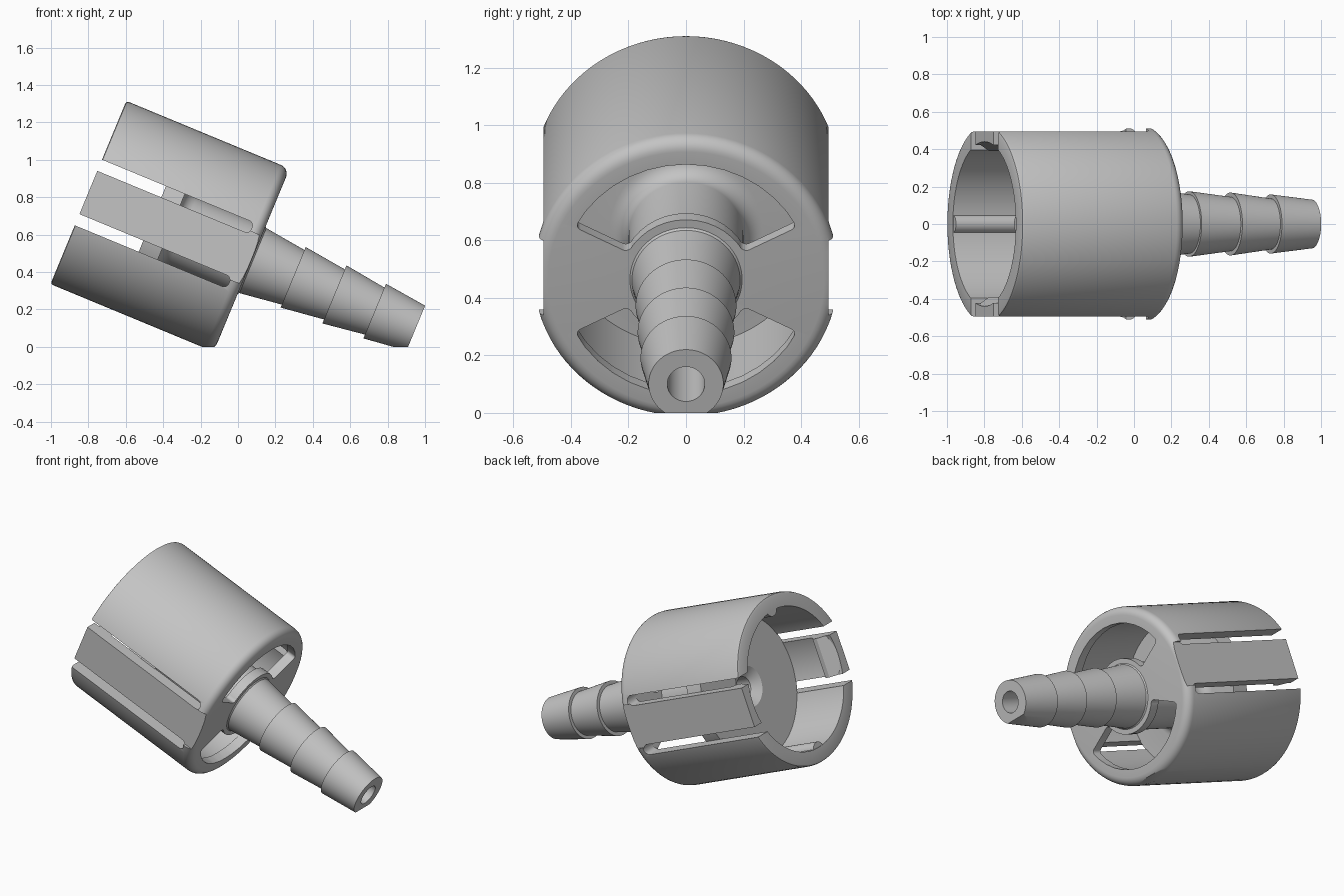
import bpy, bmesh, math
from mathutils import Matrix

if "Cube" in bpy.data.objects:
    bpy.data.objects.remove(bpy.data.objects["Cube"], do_unlink=True)

grey = bpy.data.materials.new("light_grey_plastic")
grey.use_nodes = True
COLOUR = (0.55, 0.55, 0.55, 1)
grey.diffuse_color = COLOUR
grey.node_tree.nodes["Principled BSDF"].inputs["Base Color"].default_value = COLOUR

# Parts are built upright around local z (the tube axis), then tilted into place
TILT = math.radians(22.5)
c, s = math.cos(TILT), math.sin(TILT)
PLACE = Matrix(((s, 0, c, -0.8), (0, -1, 0, 0), (c, 0, -s, 0.825), (0, 0, 0, 1)))
R_OUT, R_IN, LENGTH = 0.53, 0.44, 0.945


def finish(name, bm):
    bmesh.ops.recalc_face_normals(bm, faces=bm.faces[:])
    mesh = bpy.data.meshes.new(name)
    bm.to_mesh(mesh)
    bm.free()
    mesh.materials.append(grey)
    obj = bpy.data.objects.new(name, mesh)
    bpy.context.collection.objects.link(obj)
    return obj


def lathe(name, profile, steps=96):
    """Closed (radius, height) profile spun around z."""
    bm = bmesh.new()
    rings = [[bm.verts.new((r * math.cos(t), r * math.sin(t), h)) for r, h in profile]
             for t in (2 * math.pi * i / steps for i in range(steps))]
    n = len(profile)
    for i in range(steps):
        a, b = rings[i], rings[(i + 1) % steps]
        for j in range(n):
            k = (j + 1) % n
            bm.faces.new((a[j], b[j], b[k], a[k]))
    return finish(name, bm)


def prism(name, points, low, high, axis, corners=(), radius=0.03):
    """Outline extruded along an axis, with chosen corners rounded."""
    def spot(p, q, t):
        return {"x": (t, p, q), "y": (p, t, q), "z": (p, q, t)}[axis]
    bm = bmesh.new()
    a = [bm.verts.new(spot(p, q, low)) for p, q in points]
    b = [bm.verts.new(spot(p, q, high)) for p, q in points]
    bm.faces.new(a)
    bm.faces.new(b[::-1])
    n = len(points)
    for i in range(n):
        bm.faces.new((a[i], a[(i + 1) % n], b[(i + 1) % n], b[i]))
    if corners:
        edges = [bm.edges.get((a[i], b[i])) for i in corners]
        bmesh.ops.bevel(bm, geom=edges, offset=radius, segments=6, profile=0.5,
                        affect="EDGES", clamp_overlap=False)
    return finish(name, bm)


def rect(x0, x1, y0, y1):
    return [(x0, y0), (x1, y0), (x1, y1), (x0, y1)]


def cut(target, cutter):
    mod = target.modifiers.new("cut", "BOOLEAN")
    mod.operation, mod.solver, mod.object = "DIFFERENCE", "EXACT", cutter
    bpy.ops.object.select_all(action="DESELECT")
    bpy.context.view_layer.objects.active = target
    target.select_set(True)
    bpy.ops.object.modifier_apply(modifier=mod.name)
    bpy.data.objects.remove(cutter, do_unlink=True)


# Outer cup with a rounded flange end
FILLET = 0.05
rim = [(R_OUT - FILLET * (1 - math.cos(t)), LENGTH - FILLET * (1 - math.sin(t)))
       for t in (math.radians(15 * i) for i in range(7))]
cup = lathe("cup", [(R_IN, 0), (R_OUT - 0.015, 0), (R_OUT - 0.004, 0.004), (R_OUT, 0.015)]
            + rim + [(0.1, LENGTH), (0.1, LENGTH - 0.06), (R_IN, LENGTH - 0.06)])

for side in (-1, 1):
    # Kidney windows through the flange, above and below the stem
    arc = [math.radians(-63 + 126 * i / 14) for i in range(15)]
    outline = [(side * 0.433 * math.cos(t), 0.433 * math.sin(t)) for t in arc]
    outline += [(side * 0.225 * math.cos(t), 0.225 * math.sin(t)) for t in reversed(arc)]
    cut(cup, prism("window_cutter", outline, 0.8, 1.0, "z", (0, 14, 15, 29), 0.022))
    # Flats on the clip sides; the middle strip runs out through the flange
    lo, hi = sorted((side * 0.495, side * 0.7))
    cut(cup, prism("flat_cutter", rect(-0.21, 0.21, -0.1, 0.865), lo, hi, "y"))
    cut(cup, prism("strip_cutter", rect(-0.14, 0.14, -0.1, 1.1), lo, hi, "y"))
    # Long slots that free each clip
    for up in (-1, 1):
        u0, u1 = sorted((up * 0.125, up * 0.19))
        lo, hi = sorted((side * 0.38, side * 0.7))
        cut(cup, prism("slot_cutter", rect(u0, u1, -0.1, 0.88), lo, hi, "y", (2, 3), 0.028))

# Stem: stop plate, filleted boss and barbed hose tail with a bore
BORE = 0.065
fillet = [(0.265 - 0.065 * math.sin(t), 0.545 - 0.065 * math.cos(t))
          for t in (math.radians(15 * i) for i in range(7))]
stem = lathe("barbed_stem", [(BORE, 0.41), (0.125, 0.37), (R_IN + 0.005, 0.37),
                             (R_IN + 0.005, 0.48)] + fillet
             + [(0.2, 0.94), (0.188, 0.952), (0.158, 1.185), (0.175, 1.185), (0.145, 1.424),
                (0.168, 1.424), (0.136, 1.657), (0.158, 1.657), (0.13, 1.895), (BORE, 1.895)])

parts = [cup, stem]
for side, word in ((-1, "first"), (1, "second")):
    # Inward hook at the free end of each clip
    hook = [(side * y, a) for y, a in ((0.485, 0.002), (0.44, 0.002), (0.39, 0.08),
                                       (0.39, 0.11), (0.43, 0.14), (0.485, 0.14))]
    parts.append(prism(word + "_clip_hook", hook, -0.125, 0.125, "x"))
    # Half-round guide rib inside the wall
    ring = [(side * 0.455 + 0.05 * math.cos(t), 0.05 * math.sin(t))
            for t in (2 * math.pi * i / 24 for i in range(24))]
    parts.append(prism(word + "_guide_rib", ring, 0.004, 0.4, "z"))

for part in parts:
    part.data.transform(PLACE)

# Flat resting cut along the ground
for part in (cup, stem):
    cut(part, prism("ground_cutter", rect(-2, 2, -2, 2), -1, 0, "z"))

for part in parts:
    bpy.ops.object.select_all(action="DESELECT")
    part.select_set(True)
    bpy.context.view_layer.objects.active = part
    bpy.ops.object.shade_smooth_by_angle(angle=math.radians(30))
